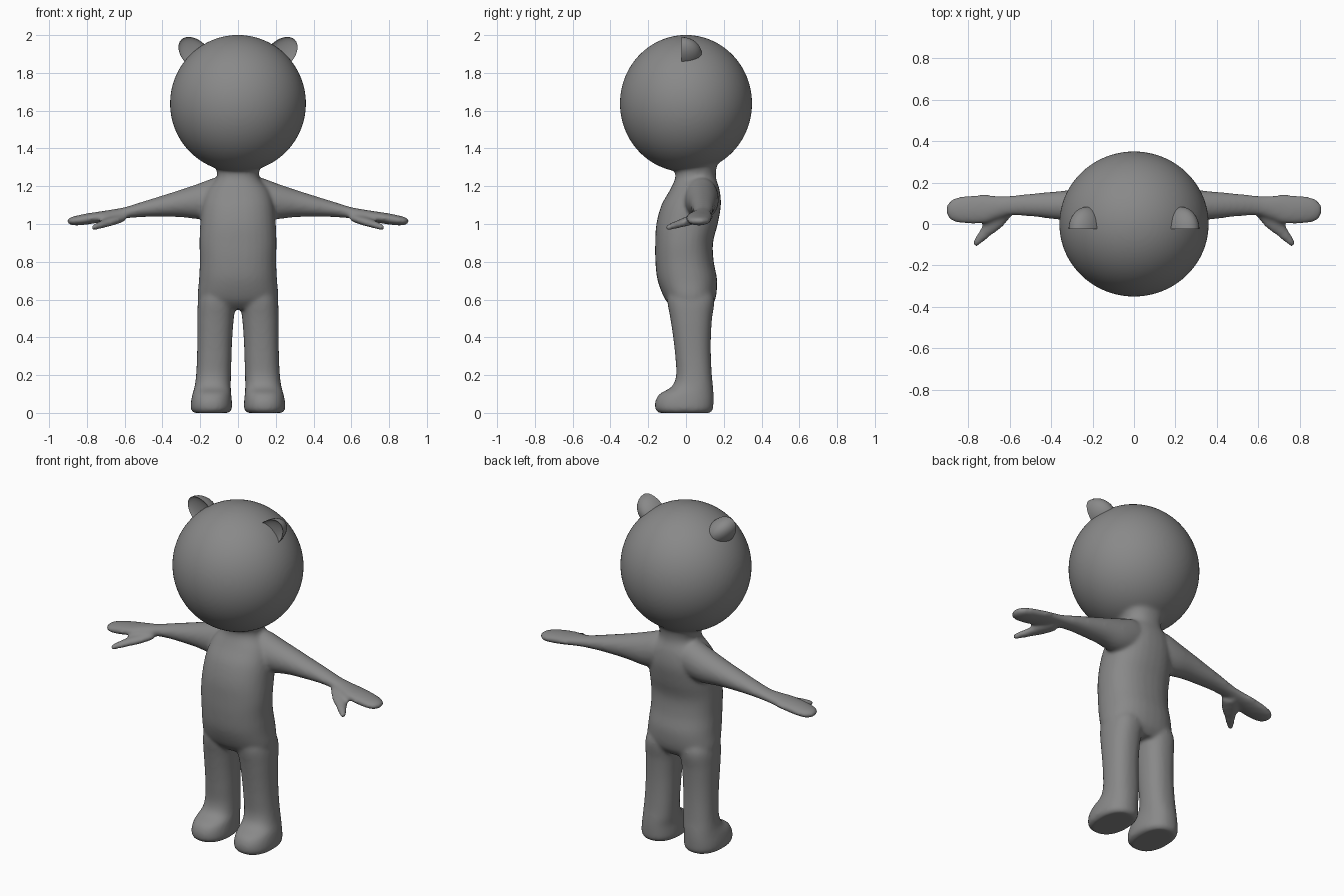
import bpy, bmesh, math
from mathutils import Matrix, Vector

if "Cube" in bpy.data.objects:
    bpy.data.objects.remove(bpy.data.objects["Cube"])

grey = bpy.data.materials.new("plain grey")
grey.diffuse_color = (0.25, 0.25, 0.25, 1)
grey.use_nodes = True
grey.node_tree.nodes["Principled BSDF"].inputs["Base Color"].default_value = grey.diffuse_color


def smooth_rows(rows, steps=4):
    """Catmull-Rom interpolation of section rows."""
    out = []
    for i in range(len(rows) - 1):
        p = [rows[max(0, min(len(rows) - 1, i + k))] for k in (-1, 0, 1, 2)]
        for s in range(steps):
            t = s / steps
            out.append([0.5 * (2 * b + (c - a) * t + (2 * a - 5 * b + 4 * c - d) * t * t
                               + (3 * b - a - 3 * c + d) * t ** 3)
                        for a, b, c, d in zip(*p)])
    return out + [list(rows[-1])]


def loft(bm, rows, matrix, power=2.0, n=32):
    """Closed tube along local z; rows are (z, xmin, xmax, ymin, ymax)."""
    rings = []
    for z, x0, x1, y0, y1 in smooth_rows(rows):
        ring = []
        for i in range(n):
            a = math.tau * i / n
            c, s = math.cos(a), math.sin(a)
            u = math.copysign(abs(c) ** (2 / power), c)
            v = math.copysign(abs(s) ** (2 / power), s)
            p = Vector(((x0 + x1) / 2 + u * (x1 - x0) / 2,
                        (y0 + y1) / 2 + v * (y1 - y0) / 2, z))
            ring.append(bm.verts.new(matrix @ p))
        rings.append(ring)
    for a, b in zip(rings, rings[1:]):
        for i in range(n):
            j = (i + 1) % n
            bm.faces.new((a[i], a[j], b[j], b[i]))
    bm.faces.new(rings[0][::-1])
    bm.faces.new(rings[-1])


def make_object(name, bm):
    bmesh.ops.recalc_face_normals(bm, faces=bm.faces[:])
    mesh = bpy.data.meshes.new(name)
    bm.to_mesh(mesh)
    bm.free()
    mesh.materials.append(grey)
    ob = bpy.data.objects.new(name, mesh)
    bpy.context.collection.objects.link(ob)
    return ob


torso = [(0.55, -0.17, 0.17, -0.06, 0.12), (0.60, -0.212, 0.212, -0.11, 0.155),
         (0.70, -0.207, 0.207, -0.15, 0.165), (0.80, -0.202, 0.202, -0.162, 0.147),
         (0.90, -0.204, 0.204, -0.163, 0.143), (1.00, -0.20, 0.20, -0.157, 0.168),
         (1.10, -0.19, 0.19, -0.13, 0.185), (1.18, -0.165, 0.165, -0.085, 0.178),
         (1.24, -0.115, 0.115, -0.058, 0.16), (1.29, -0.115, 0.115, -0.06, 0.16),
         (1.36, -0.15, 0.15, -0.08, 0.18)]
leg = [(0.0, 0.05, 0.235, -0.145, 0.13), (0.02, 0.032, 0.25, -0.163, 0.143),
       (0.06, 0.032, 0.249, -0.163, 0.146), (0.10, 0.036, 0.241, -0.14, 0.146),
       (0.14, 0.038, 0.23, -0.075, 0.143), (0.20, 0.037, 0.222, -0.052, 0.137),
       (0.30, 0.034, 0.217, -0.057, 0.132), (0.40, 0.03, 0.216, -0.068, 0.132),
       (0.50, 0.022, 0.216, -0.083, 0.138), (0.60, 0.01, 0.21, -0.10, 0.15),
       (0.68, 0.02, 0.18, -0.09, 0.12)]
# arm rows: x, then y range, then z range
arm = [(0.05, 0.0, 0.165, 1.06, 1.24), (0.12, -0.01, 0.172, 1.03, 1.245),
       (0.20, -0.005, 0.172, 1.025, 1.217), (0.30, 0.013, 0.164, 1.036, 1.183),
       (0.40, 0.025, 0.155, 1.038, 1.151), (0.50, 0.037, 0.146, 1.037, 1.12),
       (0.60, 0.04, 0.137, 1.029, 1.089), (0.66, 0.025, 0.137, 1.02, 1.078),
       (0.72, 0.003, 0.142, 1.01, 1.068), (0.80, 0.0, 0.137, 0.997, 1.056),
       (0.86, 0.008, 0.127, 0.992, 1.043), (0.89, 0.025, 0.108, 0.997, 1.034),
       (0.905, 0.05, 0.085, 1.008, 1.024)]
thumb = [(0.0, -0.045, 0.045, -0.025, 0.025), (0.08, -0.045, 0.045, -0.024, 0.024),
         (0.14, -0.032, 0.032, -0.021, 0.021), (0.20, -0.022, 0.022, -0.018, 0.018),
         (0.235, -0.015, 0.015, -0.013, 0.013)]

# Body: torso, head, limbs and thumbs fused into one soft skin
bm = bmesh.new()
loft(bm, torso, Matrix(), 2.3)
bmesh.ops.create_icosphere(bm, subdivisions=5, radius=1, matrix=Matrix.Translation(
    (0, 0, 1.638)) @ Matrix.Diagonal((0.36, 0.35, 0.363, 1)))
start, tip = Vector((0.62, 0.07, 1.035)), Vector((0.768, -0.1, 0.98))
along = (tip - start).normalized()
side = along.cross(Vector((0, 0, 1))).normalized()
up = side.cross(along)
thumb_frame = Matrix.Translation(start) @ Matrix((side, up, along)).transposed().to_4x4()
arm_frame = Matrix(((0, 0, 1, 0), (1, 0, 0, 0), (0, 1, 0, 0), (0, 0, 0, 1)))
for sx in (1, -1):
    flip = Matrix.Diagonal((sx, 1, 1, 1))
    loft(bm, leg, flip, 2.3)
    loft(bm, arm, flip @ arm_frame)
    loft(bm, thumb, flip @ thumb_frame)
body = make_object("body", bm)
remesh = body.modifiers.new("fuse", 'REMESH')
remesh.mode = 'VOXEL'
remesh.voxel_size = 0.01
remesh.use_smooth_shade = True
soften = body.modifiers.new("soften", 'SMOOTH')
soften.factor = 0.5
soften.iterations = 10

# Ears: half domes with a shallow dished front
for sx, name in ((1, "left_ear"), (-1, "right_ear")):
    bm = bmesh.new()
    bmesh.ops.create_uvsphere(bm, u_segments=32, v_segments=16, radius=1,
                              matrix=Matrix.Rotation(math.pi / 2, 4, 'X'))
    for v in bm.verts:
        if v.co.y < 0:
            v.co.y *= -0.2
    bm.transform(Matrix.Translation((sx * 0.225, -0.025, 1.9))
                 @ Matrix.Rotation(sx * math.radians(45), 4, 'Y')
                 @ Matrix.Diagonal((0.07, 0.108, 0.107, 1)))
    ear = make_object(name, bm)
    bpy.context.view_layer.objects.active = ear
    bpy.ops.object.select_all(action='DESELECT')
    ear.select_set(True)
    bpy.ops.object.shade_smooth_by_angle(angle=math.radians(40))
